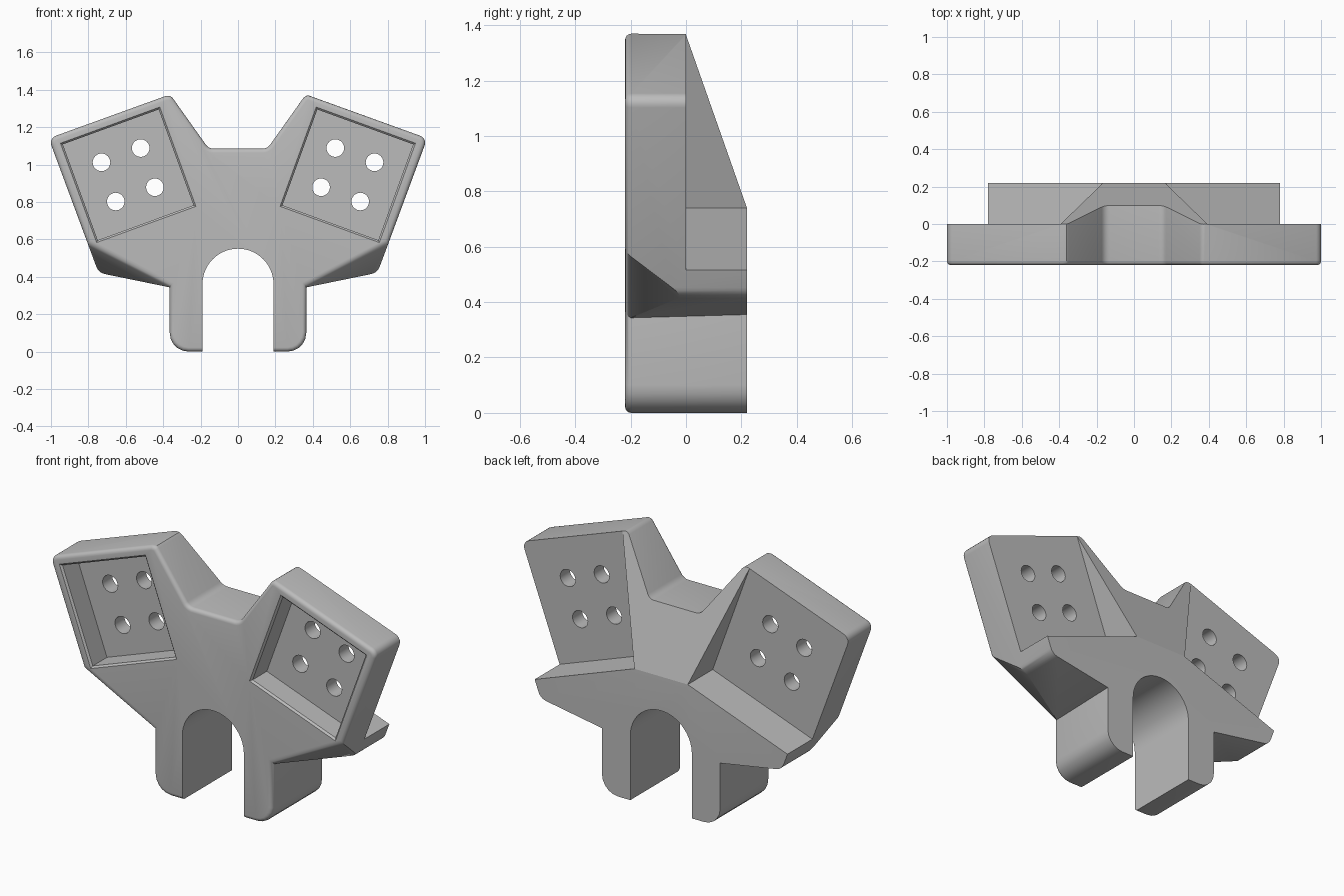
import bpy, bmesh, math
from mathutils import Vector

cube = bpy.data.objects.get("Cube")
if cube:
    bpy.data.objects.remove(cube)

FRONT, BACK = -0.22, 0.22
TILT = math.radians(20)
U = Vector((math.cos(TILT), -math.sin(TILT)))   # along the panel's top edge
V = Vector((math.sin(TILT), math.cos(TILT)))    # up the panel's side edge
PANEL = Vector((0.587, 0.945))


def loft(name, rings):
    """Closed solid through rings of equal point count."""
    bm = bmesh.new()
    loops = [[bm.verts.new(p) for p in ring] for ring in rings]
    n = len(loops[0])
    for a, b in zip(loops, loops[1:]):
        for i in range(n):
            bm.faces.new((a[i], a[(i + 1) % n], b[(i + 1) % n], b[i]))
    bm.faces.new(loops[0])
    bm.faces.new(loops[-1])
    bmesh.ops.recalc_face_normals(bm, faces=bm.faces)
    mesh = bpy.data.meshes.new(name)
    bm.to_mesh(mesh)
    bm.free()
    ob = bpy.data.objects.new(name, mesh)
    bpy.context.collection.objects.link(ob)
    return ob


def prism(name, pts, y0, y1):
    return loft(name, [[(p[0], y, p[1]) for p in pts] for y in (y0, y1)])


def rounded(corners, steps=5):
    """Fillet an open path of (x, z, radius) corners."""
    out = []
    for i, (x, z, r) in enumerate(corners):
        p = Vector((x, z))
        if not r:
            out.append(p)
            continue
        a = (Vector(corners[i - 1][:2]) - p).normalized()
        b = (Vector(corners[(i + 1) % len(corners)][:2]) - p).normalized()
        half = a.angle(b) / 2
        centre = p + (a + b).normalized() * r / math.sin(half)
        start = p + a * r / math.tan(half) - centre
        end = p + b * r / math.tan(half) - centre
        for k in range(steps + 1):
            t = k / steps
            w = start.angle(end)
            out.append(centre + (start * math.sin((1 - t) * w) + end * math.sin(t * w)) / math.sin(w))
    return out


def cut(body, cutters):
    bpy.context.view_layer.objects.active = body
    for c in cutters:
        c.hide_render = True
        mod = body.modifiers.new("cut", 'BOOLEAN')
        mod.operation, mod.solver, mod.object = 'DIFFERENCE', 'EXACT', c
        bpy.ops.object.modifier_apply(modifier=mod.name)
        bpy.data.objects.remove(c)


# Body outline: arch, leg, wing, panel corners, top notch
ARCH_R, ARCH_Z = 0.19, 0.36
arch = [(ARCH_R * math.sin(a), ARCH_Z + ARCH_R * math.cos(a), 0)
        for a in (math.pi / 2 * k / 16 for k in range(17))]
half = rounded(arch + [
    (ARCH_R, 0, 0), (0.365, 0, 0.1), (0.365, 0.355, 0), (0.745, 0.42, 0.06),
    (1.012, 1.14, 0.04), (0.363, 1.375, 0.03), (0.157, 1.085, 0.05), (0, 1.085, 0)])
outline = half + [Vector((-p.x, p.y)) for p in reversed(half[1:-1])]
body = prism("tilted_panel_bracket", outline, FRONT, BACK)

# Sloping cut under the front of each wing
for s in (1, -1):
    a = Vector((0.368, FRONT, 0.3555))
    b = a + 1.5 * (Vector((0.804, FRONT, 0.58)) - a)
    c = a + 1.5 * (Vector((0.748, -0.005, 0.42)) - a)
    d = a + 1.5 * (Vector((0.745, FRONT, 0.42)) - a) + Vector((0, -0.15, -0.1))
    pts = [(s * p.x, p.y, p.z) for p in (a, b, c, d)]
    mesh = bpy.data.meshes.new("wing_cutter")
    bm = bmesh.new()
    verts = [bm.verts.new(p) for p in pts]
    for i in range(4):
        bm.faces.new([v for k, v in enumerate(verts) if k != i])
    bmesh.ops.recalc_face_normals(bm, faces=bm.faces)
    bm.to_mesh(mesh)
    bm.free()
    wedge = bpy.data.objects.new("wing_cutter", mesh)
    bpy.context.collection.objects.link(wedge)
    cut(body, [wedge])

# Rounded front rim, leaving the arch sharp
bm = bmesh.new()
bm.from_mesh(body.data)
bmesh.ops.remove_doubles(bm, verts=bm.verts, dist=0.008)


def on_arch(v):
    return abs(v.co.x) < ARCH_R + 0.003 and v.co.z < 0.6


rim = [e for e in bm.edges
       if all(v.co.y < FRONT + 0.001 for v in e.verts)
       and not all(on_arch(v) for v in e.verts)
       and e.calc_face_angle(0) > 0.3]
bmesh.ops.bevel(bm, geom=rim, offset=0.022, segments=4, profile=0.5,
                affect='EDGES', clamp_overlap=False)
bm.to_mesh(body.data)
bm.free()

# Back ramp
cutters = [loft("ramp_cutter", [[(x, -0.03, 1.45), (x, 0.5, 1.45), (x, 0.264, 0.615)]
                                for x in (-1.2, 1.2)])]
for s in (1, -1):
    # Back recess behind each panel, leaving a shelf below
    corner = Vector((0.165, 0.74))
    pts = [corner, corner + U, corner + U + V, corner + V]
    cutters.append(prism("recess_cutter", [(s * p.x, p.y) for p in pts], 0, 0.4))

    # Front pocket with a softened mouth
    rings = []
    for y, h in ((-0.24, 0.3025), (-0.21, 0.2725), (-0.085, 0.2725)):
        square = [PANEL + U * i * h + V * j * h for i, j in ((-1, -1), (1, -1), (1, 1), (-1, 1))]
        rings.append([(s * p.x, y, p.y) for p in square])
    cutters.append(loft("pocket_cutter", rings))

    # Four screw holes
    for i in (-1, 1):
        for j in (-1, 1):
            c = PANEL + (U * i + V * j) * 0.1115
            ring = [(s * c.x + 0.047 * math.cos(math.tau * k / 32),
                     c.y + 0.047 * math.sin(math.tau * k / 32)) for k in range(32)]
            cutters.append(prism("hole_cutter", ring, -0.15, 0.1))
cut(body, cutters)

# Grey finish
grey = bpy.data.materials.new("plain_grey")
grey.use_nodes = True
colour = (0.5, 0.5, 0.5, 1)
grey.diffuse_color = colour
grey.node_tree.nodes["Principled BSDF"].inputs["Base Color"].default_value = colour
body.data.materials.clear()
body.data.materials.append(grey)

bpy.ops.object.select_all(action='DESELECT')
body.select_set(True)
bpy.context.view_layer.objects.active = body
bpy.ops.object.shade_smooth_by_angle(angle=math.radians(32))
